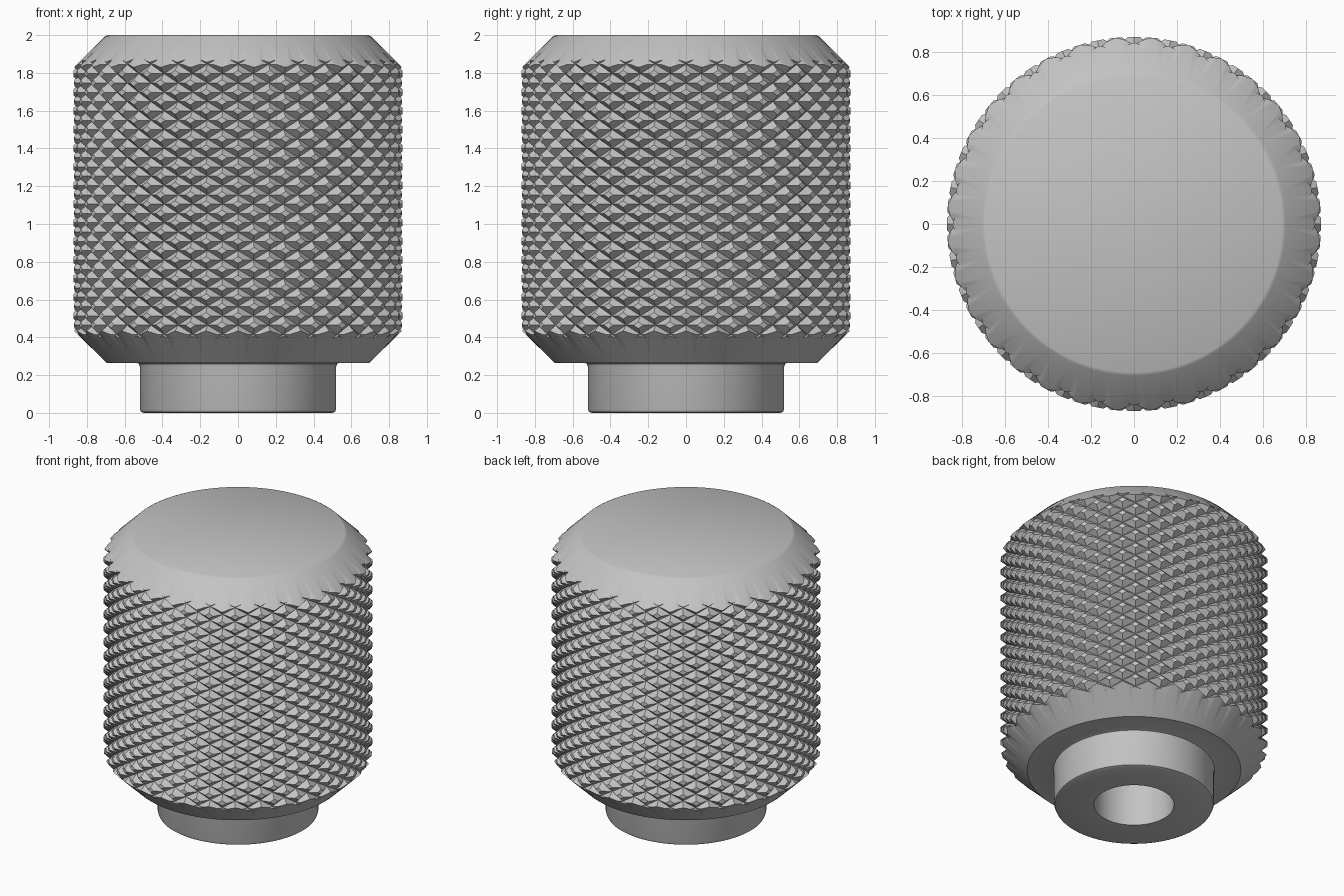
import bpy, bmesh, math

cube = bpy.data.objects.get("Cube")
if cube:
    bpy.data.objects.remove(cube, do_unlink=True)

steel = bpy.data.materials.new("grey_steel")
steel.use_nodes = True
GREY = (0.55, 0.55, 0.55, 1)
steel.diffuse_color = GREY
for node in steel.node_tree.nodes:
    if node.type == "BSDF_PRINCIPLED":
        node.inputs["Base Color"].default_value = GREY


def ring_solid(name, count, heights, radius, turn=0.0, low=None):
    """Skin a stack of rings; radius(j, k) gives each vertex, low picks the groove diagonal."""
    bm = bmesh.new()
    rings = []
    for k, z in enumerate(heights):
        ring = []
        for j in range(count):
            a = 2 * math.pi * (j + turn) / count
            r = radius(j, k)
            ring.append(bm.verts.new((r * math.cos(a), r * math.sin(a), z)))
        rings.append(ring)
    for k in range(len(rings) - 1):
        for j in range(count):
            n = (j + 1) % count
            a, b, c, d = rings[k][j], rings[k][n], rings[k + 1][n], rings[k + 1][j]
            if low is None:
                bm.faces.new((a, b, c, d))
            elif low(j, k):
                bm.faces.new((a, b, c))
                bm.faces.new((a, c, d))
            else:
                bm.faces.new((a, b, d))
                bm.faces.new((b, c, d))
    bm.faces.new(rings[0])
    bm.faces.new(rings[-1])
    bmesh.ops.recalc_face_normals(bm, faces=bm.faces)
    mesh = bpy.data.meshes.new(name)
    bm.to_mesh(mesh)
    bm.free()
    mesh.materials.append(steel)
    obj = bpy.data.objects.new(name, mesh)
    bpy.context.collection.objects.link(obj)
    return obj


# Turned body: blind bore, neck, shoulder, chamfered grip
profile = [
    (0.26, 0.80), (0.26, 0.0),
    (0.50, 0.0), (0.514, 0.006), (0.52, 0.02),
    (0.52, 0.245), (0.525, 0.26), (0.54, 0.265),
    (0.695, 0.265), (0.87, 0.435),
    (0.87, 1.83), (0.705, 1.992), (0.69, 2.0),
]
body = ring_solid("knurled_knob", 128, [z for r, z in profile],
                  lambda j, k: profile[k][0], turn=0.5)

# Diamond-patterned blank: crossed helical grooves with pyramids between
STARTS = 32
ROW = 0.0493
FLOOR, PEAK = 0.83, 0.892
heights = [1.845 + ROW * (i - 40) for i in range(46)]


def is_low(j, k):
    return (j + k) % 2 == 0


blank = ring_solid("knurl_blank", STARTS * 2, heights,
                   lambda j, k: FLOOR if is_low(j, k) else PEAK, low=is_low)
blank.hide_render = True

# Keep only what both shapes share, which leaves flat-topped diamonds
cut = body.modifiers.new("knurl", "BOOLEAN")
cut.operation = "INTERSECT"
cut.solver = "EXACT"
cut.object = blank
bpy.ops.object.select_all(action="DESELECT")
body.select_set(True)
bpy.context.view_layer.objects.active = body
bpy.ops.object.modifier_apply(modifier=cut.name)
bpy.data.objects.remove(blank, do_unlink=True)
bpy.ops.object.shade_smooth_by_angle(angle=math.radians(30))
